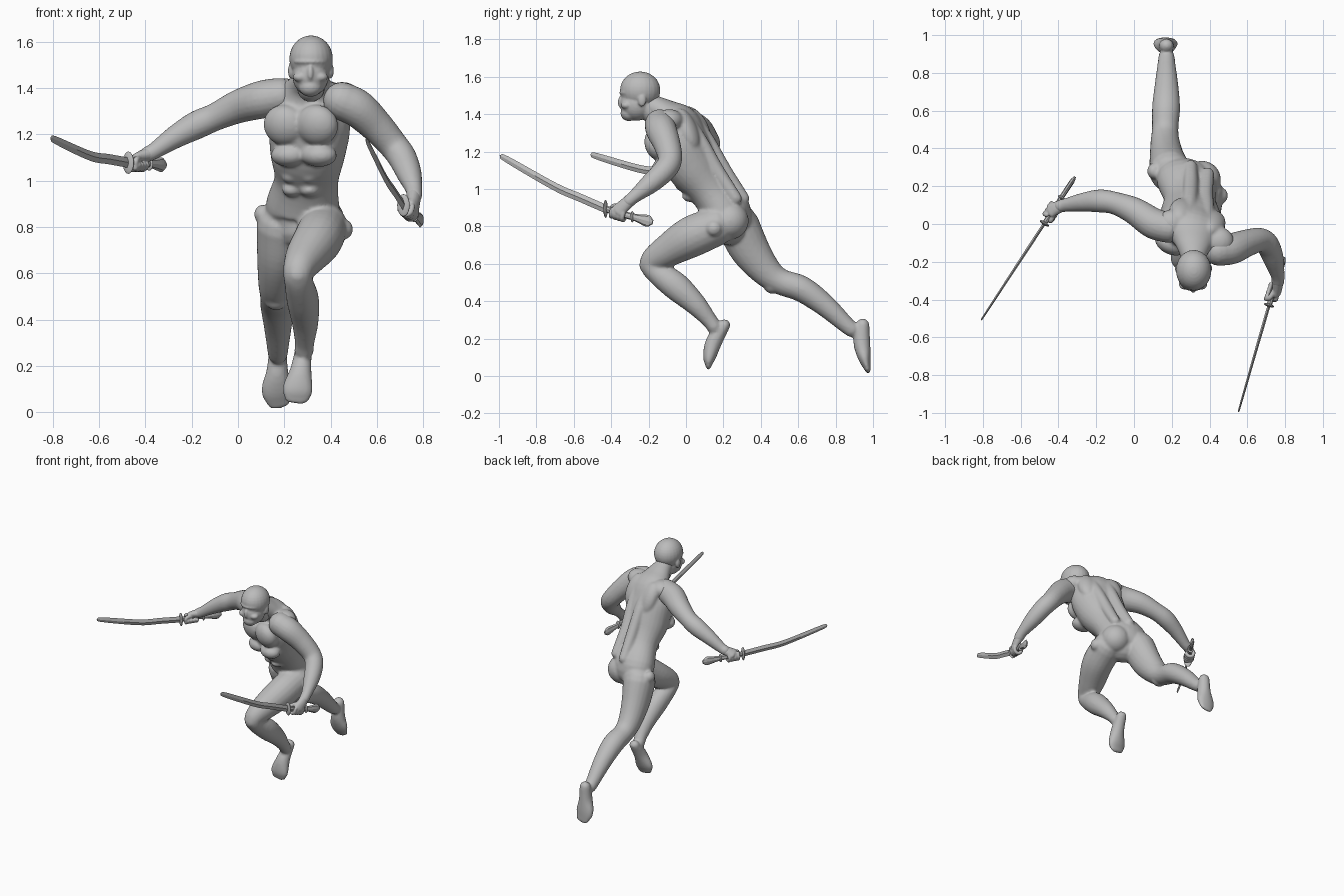
import bpy, bmesh, math
from mathutils import Vector, Matrix

if "Cube" in bpy.data.objects:
    bpy.data.objects.remove(bpy.data.objects["Cube"])

grey = bpy.data.materials.new("plain grey")
grey.use_nodes = True
GREY = (0.5, 0.5, 0.5, 1)
grey.diffuse_color = GREY
grey.node_tree.nodes["Principled BSDF"].inputs["Base Color"].default_value = GREY

SIDE = Vector((0.93, -0.37, 0))      # across the twisted torso
FRONT = Vector((-0.37, -0.93, 0))
X = Vector((1, 0, 0))
Z = Vector((0, 0, 1))


def spline(pts, steps):
    """Smooth path through points that carry position and radii."""
    p = [Vector(q if len(q) == 5 else (*q, q[3])) for q in pts]
    p = [2 * p[0] - p[1]] + p + [2 * p[-1] - p[-2]]
    out = []
    for i in range(1, len(p) - 2):
        a, b, c, d = p[i - 1:i + 3]
        for k in range(steps):
            t = k / steps
            out.append(0.5 * (2 * b + (c - a) * t + (2 * a - 5 * b + 4 * c - d) * t * t
                              + (3 * b - a - 3 * c + d) * t ** 3))
    return out + [p[-2]]


def loft(bm, pts, side, n=20, steps=5, rounded=True):
    """Oval tube; each point is x, y, z, half width along side, half depth."""
    path = spline(pts, steps)
    pos = [Vector(q[:3]) for q in path]
    rings = []
    last = len(pos) - 1
    for i, q in enumerate(path):
        t = (pos[min(i + 1, last)] - pos[max(i - 1, 0)]).normalized()
        rings.append((pos[i], t, max(q[3], 0.002), max(q[4], 0.002)))
    if rounded:
        def cap(ring, sign):
            c, t, a, b = ring
            return [(c + t * sign * min(a, b) * math.sin(u), t, a * math.cos(u), b * math.cos(u))
                    for u in (0.4, 0.8, 1.2, 1.5)]
        rings = cap(rings[0], -1)[::-1] + rings + cap(rings[-1], 1)
    loops = []
    for c, t, a, b in rings:
        u = (side - t * side.dot(t)).normalized()
        v = t.cross(u)
        loops.append([bm.verts.new(c + u * a * math.cos(2 * math.pi * k / n)
                                   + v * b * math.sin(2 * math.pi * k / n)) for k in range(n)])
    for r, s in zip(loops, loops[1:]):
        for k in range(n):
            bm.faces.new((r[k], r[(k + 1) % n], s[(k + 1) % n], s[k]))
    bm.faces.new(loops[0][::-1])
    bm.faces.new(loops[-1])


def ball(bm, centre, radii, across=X, up=Z):
    """Ellipsoid with its axes along across, its perpendicular and up."""
    a = across.normalized()
    u = (up - a * up.dot(a)).normalized()
    m = Matrix((a, u.cross(a), u)).transposed().to_4x4()
    bmesh.ops.create_uvsphere(bm, u_segments=24, v_segments=16, radius=1,
                              matrix=Matrix.Translation(centre) @ m @ Matrix.Diagonal((*radii, 1)))


def finish(bm, name, voxel=None, smooth=4):
    bmesh.ops.recalc_face_normals(bm, faces=bm.faces)
    mesh = bpy.data.meshes.new(name)
    bm.to_mesh(mesh)
    bm.free()
    obj = bpy.data.objects.new(name, mesh)
    bpy.context.collection.objects.link(obj)
    mesh.materials.append(grey)
    if voxel:
        mod = obj.modifiers.new("blend", 'REMESH')
        mod.mode, mod.voxel_size, mod.use_smooth_shade = 'VOXEL', voxel, True
        mod = obj.modifiers.new("soften", 'SMOOTH')
        mod.factor, mod.iterations = 0.5, smooth
        mesh.shade_smooth()
    return obj


# Torso, from crotch to neck
bm = bmesh.new()
loft(bm, [(.28, .22, .8, .13, .1), (.28, .22, .87, .165, .125), (.295, .13, 1, .14, .115),
          (.3, .04, 1.12, .165, .14), (.31, -.02, 1.25, .18, .14), (.315, -.05, 1.35, .155, .115),
          (.315, -.11, 1.41, .1, .07), (.315, -.19, 1.45, .062, .06), (.315, -.22, 1.48, .06, .06)], SIDE, 28)
chest = Vector((.305, -.04, 1.24))
for s in (-1, 1):
    # Chest, rib edge, back and shoulder muscles
    ball(bm, chest + FRONT * .09 + SIDE * s * .075, (.095, .065, .09), SIDE, Vector((0, -.3, 1)))
    ball(bm, chest + FRONT * .055 + SIDE * s * .07 - Z * .13, (.08, .065, .05), SIDE)
    ball(bm, chest - FRONT * .085 + SIDE * s * .085 + Z * .08, (.07, .05, .12), SIDE, Vector((0, -.5, 1)))
    ball(bm, (.325 + s * .125, -.045 - s * .045, 1.375 - s * .008), (.08, .075, .06), SIDE)
    loft(bm, [(.345 + s * .045, .285 - s * .02, .95, .035), (.34 + s * .04, .185 - s * .02, 1.1, .04),
              (.34 + s * .045, .1 - s * .02, 1.25, .04), (.33 + s * .05, .02 - s * .02, 1.37, .04)], SIDE, 12)
    # Stomach ridges
    for k in range(3):
        ball(bm, Vector((.29, .015 + k * .035, 1.07 - k * .055)) + SIDE * s * .04 + FRONT * .045,
             (.045, .05, .03), SIDE)
# Buttocks
ball(bm, (.205, .285, .82), (.1, .095, .1))
ball(bm, (.36, .235, .83), (.1, .1, .1))

# Bent front leg
loft(bm, [(.37, .16, .8, .105, .105), (.345, .03, .745, .105, .11), (.295, -.09, .675, .09, .09),
          (.262, -.175, .615, .068, .07), (.262, -.165, .565, .062, .062), (.28, -.06, .485, .07, .075),
          (.29, .045, .39, .058, .06), (.288, .12, .305, .043, .043), (.285, .15, .265, .042, .04)], X)
loft(bm, [(.283, .205, .272, .036, .032), (.272, .15, .185, .046, .044), (.258, .125, .1, .066, .034),
          (.252, .12, .05, .052, .014)], X)
ball(bm, (.258, -.205, .595), (.048, .045, .05))
# Trailing back leg
loft(bm, [(.19, .28, .8, .11, .115), (.175, .345, .67, .093, .105), (.165, .43, .56, .078, .083),
          (.165, .505, .505, .07, .07), (.17, .62, .465, .074, .07), (.172, .74, .38, .062, .06),
          (.172, .85, .28, .047, .046), (.172, .885, .25, .043, .042)], X)
loft(bm, [(.172, .945, .272, .038, .036), (.17, .94, .18, .047, .045), (.167, .955, .095, .066, .034),
          (.178, .973, .03, .048, .014)], X)
ball(bm, (.165, .46, .485), (.05, .045, .045))
# Round hip pads
ball(bm, (.462, .15, .79), (.035, .042, .042))
ball(bm, (.105, .28, .855), (.035, .042, .042))
finish(bm, "body", .009, 5)

# Head with cloth mask
bm = bmesh.new()
ball(bm, (.316, -.245, 1.528), (.094, .108, .1))
ball(bm, (.314, -.265, 1.455), (.079, .088, .09))
ball(bm, (.313, -.305, 1.405), (.05, .045, .042))
ball(bm, (.313, -.295, 1.515), (.076, .062, .018))
ball(bm, (.313, -.345, 1.465), (.015, .02, .034))
loft(bm, [(.315, -.17, 1.4, .06), (.316, -.225, 1.45, .062)], X)
for s in (-1, 1):
    ball(bm, (.315 + s * .085, -.235, 1.475), (.014, .022, .035))
    ball(bm, (.313 + s * .042, -.318, 1.448), (.034, .03, .022))
finish(bm, "masked_head", .006, 3)


def sword(name, end, grip, guard, middle, tip):
    """Curved single blade with oval guard and flared butt; thin sideways."""
    end, grip, guard, middle, tip = map(Vector, (end, grip, guard, middle, tip))
    run = tip - end
    flat = run.cross(Z).normalized()
    bm = bmesh.new()
    loft(bm, [(*guard, .008, .022), (*guard.lerp(middle, .5), .008, .022), (*middle, .007, .021),
              (*middle.lerp(tip, .88), .005, .017), (*tip, .002, .003)], flat, 4, 5, False)
    finish(bm, name + "_blade")
    bm = bmesh.new()
    loft(bm, [(*guard, .014, .018), (*grip, .013, .017), (*grip.lerp(end, .5), .013, .02),
              (*grip.lerp(end, .85), .013, .032), (*end, .006, .012)], flat, 8, 4, False)
    finish(bm, name + "_handle")
    bm = bmesh.new()
    ball(bm, guard, (.028, .009, .048), flat, Z)
    ball(bm, grip.lerp(end, .4), (.02, .009, .03), flat, Z)
    guard_obj = finish(bm, name + "_guard")
    guard_obj.data.shade_smooth()


def hand(name, wrist, grip, guard):
    """Fist: a palm from the wrist and four fingers curled round the grip."""
    wrist, grip, guard = map(Vector, (wrist, grip, guard))
    along = (guard - grip).normalized()
    out = grip - wrist
    out = (out - along * out.dot(along)).normalized()
    back = along.cross(out)
    if back.x * (1 if grip.x > 0 else -1) < 0:
        back = -back
    bm = bmesh.new()
    palm = grip + back * .02 - out * .012
    loft(bm, [(*wrist, .033, .03), (*wrist.lerp(palm, .55), .036, .026), (*palm, .04, .02)], along, 16)
    for k in range(4):
        c = grip + along * (.033 - k * .022)
        curl = [c + back * (.026 * math.cos(a)) + out * (.03 * math.sin(a)) for a in (-.3, .6, 1.5, 2.4, 3.3)]
        loft(bm, [(*q, .0125) for q in curl], along, 10, 3)
    thumb = [wrist.lerp(grip, .5) + along * .025, grip + along * .045 - out * .022 - back * .01,
             grip + along * .045 + out * .01 - back * .024]
    loft(bm, [(*q, .0135) for q in thumb], back, 10, 4)
    finish(bm, name, .005, 2)


def arm(name, pts):
    bm = bmesh.new()
    loft(bm, pts, Z)
    finish(bm, name, .008, 3)


# Right arm stretched out to the side, with its sword
arm("right_arm", [(.18, -.02, 1.365, .08), (.1, .005, 1.35, .082), (0, .07, 1.32, .072), (-.1, .11, 1.275, .06),
                  (-.18, .122, 1.24, .061), (-.27, .115, 1.19, .05), (-.36, .1, 1.13, .036),
                  (-.39, .095, 1.115, .034)])
r_grip, r_guard = (-.432, .067, 1.077), (-.474, .003, 1.078)
hand("right_hand", (-.385, .095, 1.115), r_grip, r_guard)
sword("right_sword", (-.312, .25, 1.068), r_grip, r_guard, (-.64, -.25, 1.108), (-.81, -.51, 1.185))

# Left arm bent forward, with its sword
arm("left_arm", [(.45, -.14, 1.345, .082), (.52, -.13, 1.31, .082), (.6, -.1, 1.235, .072),
                 (.67, -.085, 1.155, .064), (.71, -.115, 1.1, .062), (.74, -.19, 1.03, .054),
                 (.76, -.27, .965, .037), (.762, -.305, .935, .034)])
l_grip, l_guard = (.738, -.36, .872), (.715, -.43, .894)
hand("left_hand", (.762, -.3, .94), l_grip, l_guard)
sword("left_sword", (.797, -.178, .822), l_grip, l_guard, (.637, -.7, 1.012), (.553, -.995, 1.18))
